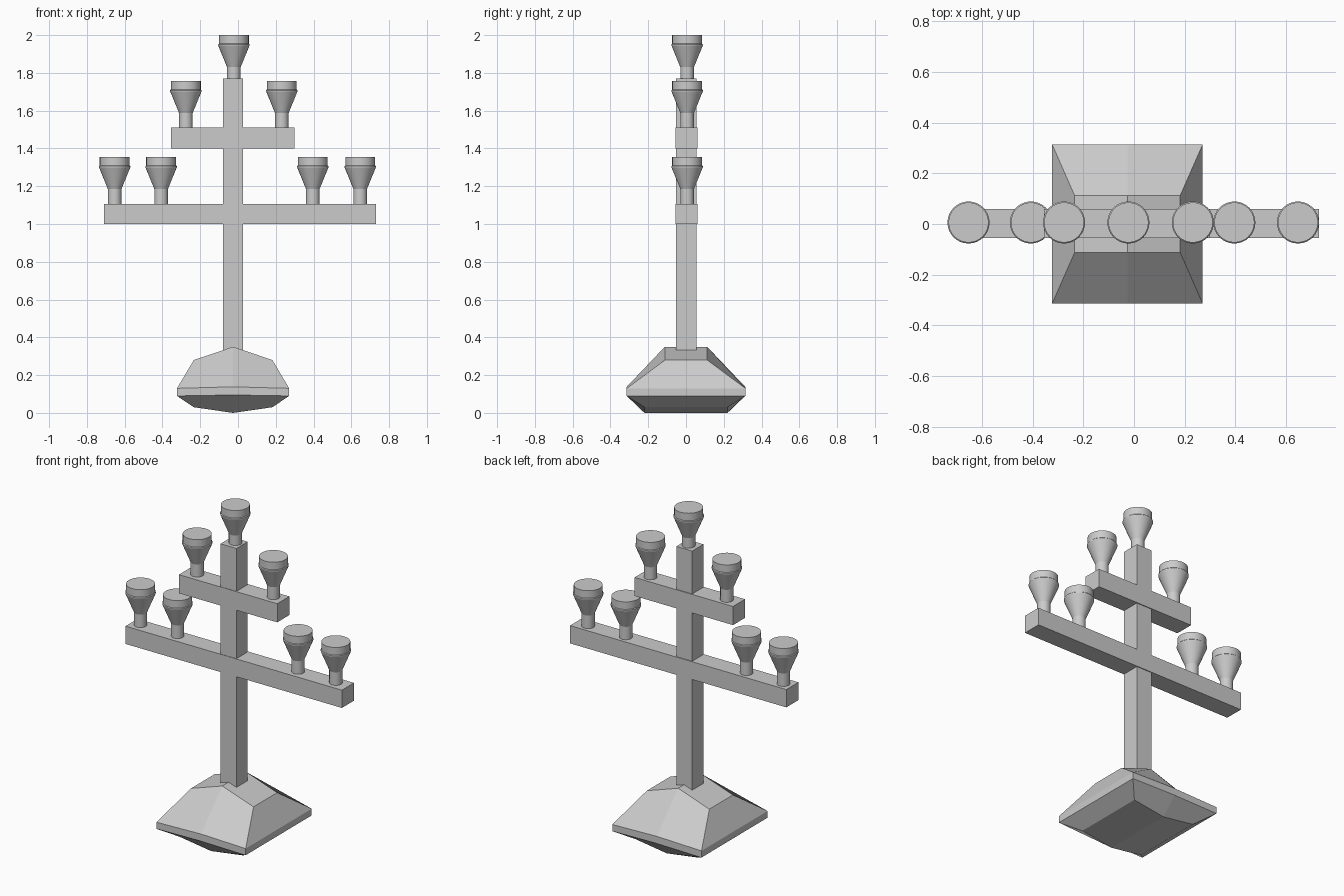
import bpy, bmesh, math

if "Cube" in bpy.data.objects:
    bpy.data.objects.remove(bpy.data.objects["Cube"])

def mesh_object(name, bm):
    bmesh.ops.recalc_face_normals(bm, faces=bm.faces[:])
    mesh = bpy.data.meshes.new(name)
    bm.to_mesh(mesh)
    bm.free()
    ob = bpy.data.objects.new(name, mesh)
    bpy.context.collection.objects.link(ob)
    return ob

def box(name, x, y, z):
    bm = bmesh.new()
    bmesh.ops.create_cube(bm, size=1)
    for v in bm.verts:
        v.co = [r[0] if c < 0 else r[1] for c, r in zip(v.co, (x, y, z))]
    return mesh_object(name, bm)

def lathe(name, profile, loc, sides=32):
    bm = bmesh.new()
    rings = [[bm.verts.new((r * math.cos(2 * math.pi * i / sides),
                            r * math.sin(2 * math.pi * i / sides), z))
              for i in range(sides)] for r, z in profile]
    for a, b in zip(rings, rings[1:]):
        for i in range(sides):
            j = (i + 1) % sides
            bm.faces.new((a[i], a[j], b[j], b[i]))
    bm.faces.new(rings[0])
    bm.faces.new(rings[-1])
    ob = mesh_object(name, bm)
    ob.location = loc
    bpy.context.view_layer.objects.active = ob
    ob.select_set(True)
    bpy.ops.object.shade_smooth_by_angle(angle=math.radians(20))
    ob.select_set(False)
    return ob

# Faceted base: stacked rings (half width, half depth, side z, middle z)
cx = -0.026
bm = bmesh.new()
rings = []
for hx, hy, zs, zm in ((0.208, 0.22, 0.03, 0.0), (0.297, 0.314, 0.09, 0.095),
                       (0.297, 0.314, 0.13, 0.138), (0.208, 0.112, 0.28, 0.35)):
    outline = ((-hx, -hy, zs), (0, -hy, zm), (hx, -hy, zs),
               (hx, hy, zs), (0, hy, zm), (-hx, hy, zs))
    rings.append([bm.verts.new((cx + x, y, z)) for x, y, z in outline])
for a, b in zip(rings, rings[1:]):
    for i in range(6):
        j = (i + 1) % 6
        bm.faces.new((a[i], a[j], b[j], b[i]))
for r in (rings[0], rings[-1]):
    bm.faces.new((r[0], r[1], r[4], r[5]))
    bm.faces.new((r[1], r[2], r[3], r[4]))
mesh_object("base", bm)

# Square post and two crossbars
box("post", (-0.08, 0.026), (-0.052, 0.055), (0.33, 1.77))
box("lower_arm", (-0.71, 0.73), (-0.055, 0.06), (1.0, 1.107))
box("upper_arm", (-0.355, 0.30), (-0.055, 0.06), (1.4, 1.512))

# Candle cups: stem, flare, stepped rim
cup = ((0.036, 0), (0.036, 0.08), (0.083, 0.195), (0.083, 0.201),
       (0.079, 0.205), (0.079, 0.25))
for x, z in ((-0.653, 1.105), (-0.407, 1.105), (0.396, 1.105), (0.647, 1.105),
             (-0.276, 1.507), (0.232, 1.507), (-0.022, 1.75)):
    lathe("candle_cup", cup, (x, 0.006, z))
